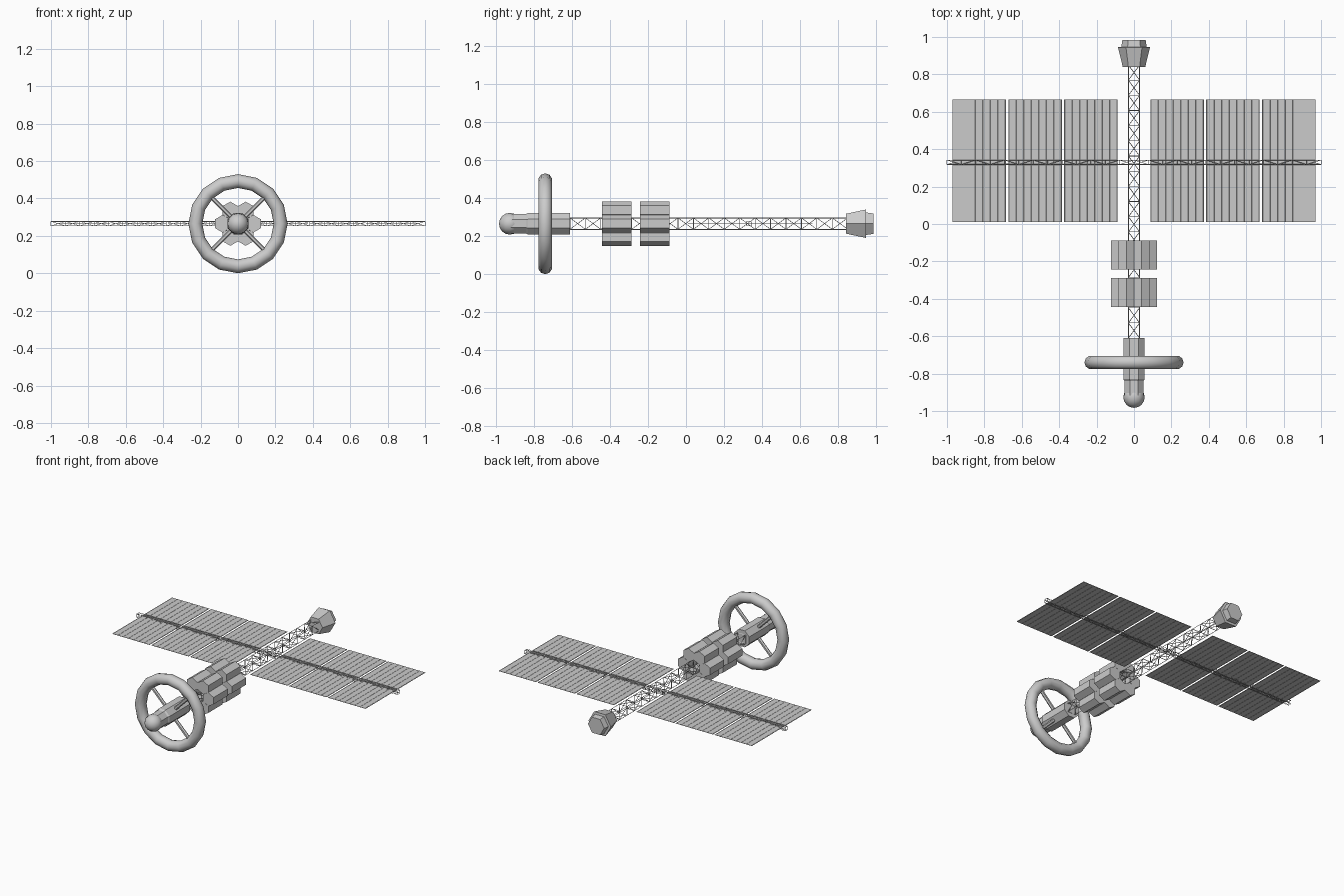
import bpy, bmesh, math
from mathutils import Vector, Matrix

if "Cube" in bpy.data.objects:
    bpy.data.objects.remove(bpy.data.objects["Cube"])

ZC = 0.265  # height of the ship's long axis
ALONG_Y = Matrix.Rotation(math.radians(-90), 4, 'X')


def make(name, bm, smooth=None):
    bmesh.ops.recalc_face_normals(bm, faces=bm.faces)
    me = bpy.data.meshes.new(name)
    bm.to_mesh(me)
    bm.free()
    ob = bpy.data.objects.new(name, me)
    bpy.context.collection.objects.link(ob)
    if smooth:
        bpy.ops.object.select_all(action='DESELECT')
        ob.select_set(True)
        bpy.context.view_layer.objects.active = ob
        bpy.ops.object.shade_smooth_by_angle(angle=math.radians(smooth))
    return ob


def rod(bm, a, b, r, sides=4):
    a, b = Vector(a), Vector(b)
    d = b - a
    m = Matrix.Translation((a + b) / 2) @ d.to_track_quat('Z', 'Y').to_matrix().to_4x4()
    bmesh.ops.create_cone(bm, cap_ends=True, segments=sides, radius1=r, radius2=r,
                          depth=d.length, matrix=m)


def lathe(name, profile, sides, phase=0.0, smooth=None):
    # profile of (y, radius) turned around the long axis
    bm = bmesh.new()
    rings = []
    for y, r in profile:
        rings.append([bm.verts.new((r * math.cos(phase + math.tau * i / sides), y,
                                    ZC + r * math.sin(phase + math.tau * i / sides)))
                      for i in range(sides)])
    for p, q in zip(rings, rings[1:]):
        for i in range(sides):
            j = (i + 1) % sides
            bm.faces.new((p[i], p[j], q[j], q[i]))
    bm.faces.new(rings[0])
    bm.faces.new(rings[-1])
    return make(name, bm, smooth)


def truss(name, start, end, bays, half, r, to_world):
    # square lattice beam running along a local axis
    bm = bmesh.new()
    corners = [(-half, -half), (half, -half), (half, half), (-half, half)]
    step = (end - start) / bays
    for u, v in corners:
        rod(bm, to_world(start, u, v), to_world(end, u, v), r)
    for k in range(bays + 1):
        t = start + k * step
        for c in range(4):
            a, b = corners[c], corners[(c + 1) % 4]
            rod(bm, to_world(t, *a), to_world(t, *b), r, 3)
            if k < bays:
                if k % 2:
                    a, b = b, a
                rod(bm, to_world(t, *a), to_world(t + step, *b), r, 3)
    return make(name, bm)


# habitat ring
MAJOR, MINOR, N, M = 0.228, 0.037, 16, 10
bm = bmesh.new()
grid = []
for i in range(N):
    a = math.tau * i / N
    row = []
    for j in range(M):
        b = math.tau * j / M
        r = MAJOR + MINOR * math.cos(b)
        row.append(bm.verts.new((r * math.cos(a), -0.74 + MINOR * math.sin(b), ZC + r * math.sin(a))))
    grid.append(row)
for i in range(N):
    for j in range(M):
        k, l = (i + 1) % N, (j + 1) % M
        bm.faces.new((grid[i][j], grid[k][j], grid[k][l], grid[i][l]))
make("habitat_ring", bm, 50)

# ring spokes
bm = bmesh.new()
for i in range(4):
    a = math.radians(45 + 90 * i)
    d = Vector((math.cos(a), 0, math.sin(a)))
    c = Vector((0, -0.74, ZC))
    rod(bm, c + d * 0.03, c + d * 0.21, 0.012, 6)
make("ring_spokes", bm)

# command hull and its rounded nose
lathe("command_hull", [(-0.61, 0.062), (-0.83, 0.062), (-0.84, 0.055), (-0.925, 0.055)],
      8, math.pi / 8)
bm = bmesh.new()
bmesh.ops.create_uvsphere(bm, u_segments=12, v_segments=8, radius=0.057,
                          matrix=Matrix.Translation((0, -0.926, ZC)) @ ALONG_Y)
make("hull_nose", bm, 50)

# two clusters of six fuel tanks
for label, y in (("front", -0.365), ("rear", -0.165)):
    bm = bmesh.new()
    for i in range(6):
        a = math.radians(60 * i)
        m = (Matrix.Translation((0.082 * math.cos(a), y, ZC + 0.082 * math.sin(a)))
             @ Matrix.Rotation(-a, 4, 'Y') @ ALONG_Y)
        bmesh.ops.create_cone(bm, cap_ends=True, segments=6, radius1=0.047, radius2=0.047,
                              depth=0.155, matrix=m)
    make(label + "_fuel_tanks", bm)

# spine lattice and solar cross beam
truss("spine_truss", -0.61, 0.85, 18, 0.03, 0.002, lambda t, u, v: (u, t, ZC + v))
truss("solar_cross_beam", -1.0, 1.0, 26, 0.012, 0.0015, lambda t, u, v: (t, 0.33 + u, ZC + v))

# solar panels with thin ribs, mirrored to both sides
panels, ribs = bmesh.new(), bmesh.new()
for side in (-1, 1):
    for k in range(3):
        x = side * (0.23 + 0.299 * k)
        m = Matrix.Translation((x, 0.3375, ZC)) @ Matrix.Diagonal((0.286, 0.655, 0.002, 1))
        bmesh.ops.create_cube(panels, size=1, matrix=m)
        for i in range(8):
            rx = x - 0.14 + 0.04 * i
            rod(ribs, (rx, 0.01, ZC), (rx, 0.665, ZC), 0.0018)
make("solar_panels", panels)
make("solar_panel_ribs", ribs)

# engine block with a smaller stepped tail
lathe("engine", [(0.84, 0.06), (0.945, 0.086), (0.947, 0.068), (0.985, 0.062)], 6)
